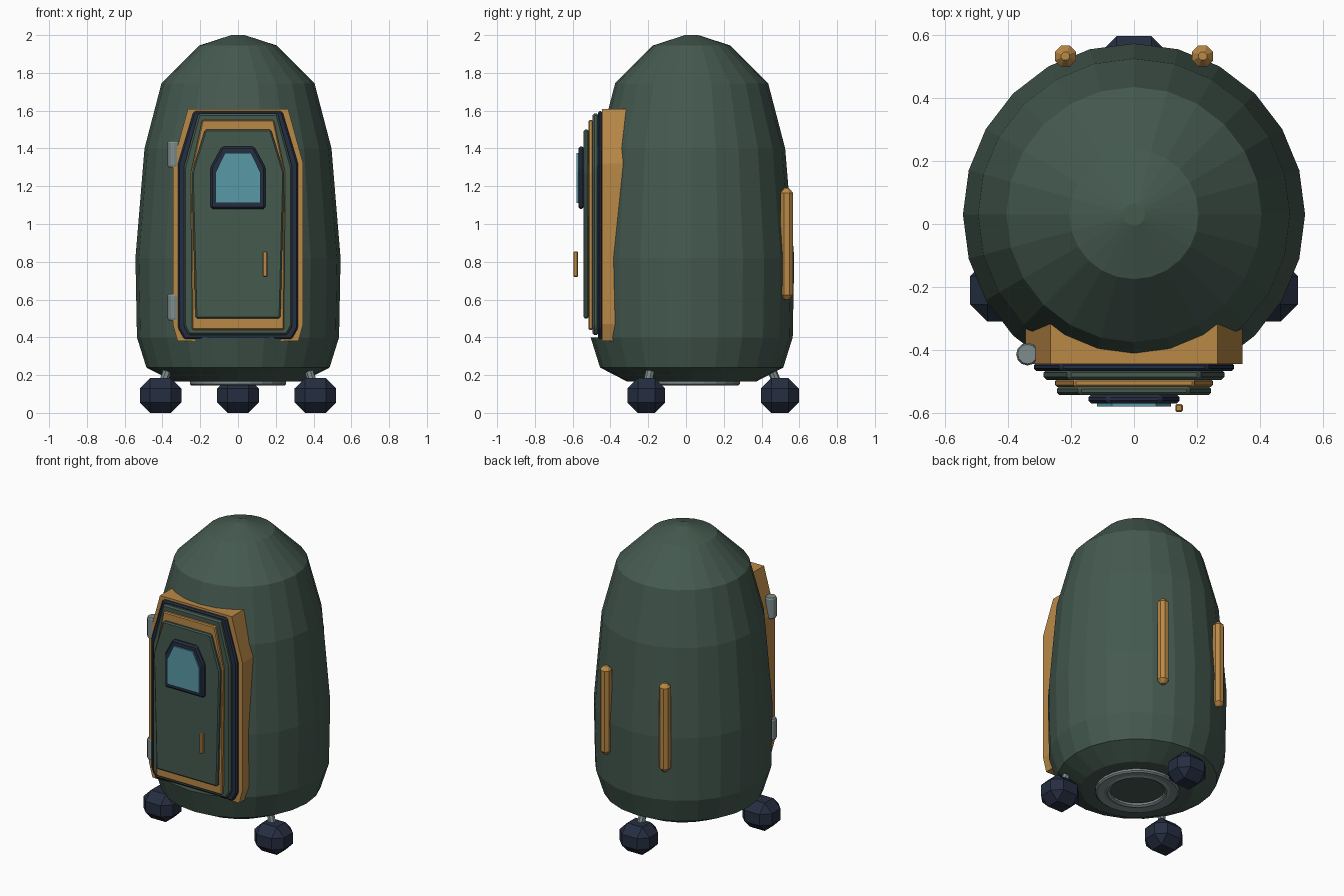
import bpy, bmesh, math
from mathutils import Vector, Matrix

if "Cube" in bpy.data.objects:
    bpy.data.objects.remove(bpy.data.objects["Cube"])


def material(name, r, g, b):
    m = bpy.data.materials.new(name)
    m.diffuse_color = (r, g, b, 1)
    m.use_nodes = True
    m.node_tree.nodes["Principled BSDF"].inputs["Base Color"].default_value = m.diffuse_color
    return m


GREEN = material("dark green", .058, .100, .078)
GOLD = material("ochre gold", .49, .25, .062)
NAVY = material("dark navy", .018, .027, .052)
GREY = material("steel grey", .21, .265, .265)
GLASS = material("window blue", .098, .32, .39)


def finish(name, bm, mat):
    bmesh.ops.recalc_face_normals(bm, faces=bm.faces)
    me = bpy.data.meshes.new(name)
    bm.to_mesh(me)
    bm.free()
    me.materials.append(mat)
    ob = bpy.data.objects.new(name, me)
    bpy.context.collection.objects.link(ob)
    return ob


def lathe(name, profile, sides, mat, at=(0, 0, 0), closed=False, turn=0):
    """Revolve (radius, z) points round a vertical axis."""
    bm = bmesh.new()
    rings = []
    for r, z in profile:
        rings.append([bm.verts.new((at[0] + r * math.cos(turn + i * math.tau / sides),
                                    at[1] + r * math.sin(turn + i * math.tau / sides),
                                    at[2] + z)) for i in range(sides)])
    pairs = list(zip(rings, rings[1:]))
    if closed:
        pairs.append((rings[-1], rings[0]))
    else:
        bm.faces.new(rings[0])
        bm.faces.new(rings[-1])
    for a, b in pairs:
        for i in range(sides):
            j = (i + 1) % sides
            bm.faces.new((a[i], a[j], b[j], b[i]))
    return finish(name, bm, mat)


def plate(name, half, front, back, mat, bevel=0.0):
    """Prism from the right half of an (x, z) outline, mirrored in x."""
    outline = half + [(-x, z) for x, z in reversed(half)]
    bm = bmesh.new()
    face = bm.faces.new([bm.verts.new((x, front, z)) for x, z in outline])
    ext = bmesh.ops.extrude_face_region(bm, geom=[face])
    verts = [v for v in ext["geom"] if isinstance(v, bmesh.types.BMVert)]
    bmesh.ops.translate(bm, verts=verts, vec=(0, back - front, 0))
    if not any(len(f.verts) == len(outline) and abs(f.calc_center_median().y - front) < 1e-5
               for f in bm.faces):
        bm.faces.new([v for v in bm.verts if v not in verts])
    if bevel:
        bmesh.ops.bevel(bm, geom=bm.edges[:], offset=bevel, segments=1,
                        profile=.5, affect='EDGES')
    return finish(name, bm, mat)


def box(name, centre, size, mat, bevel=0.0):
    bm = bmesh.new()
    bmesh.ops.create_cube(bm, size=1, matrix=Matrix.Translation(centre)
                          @ Matrix.Diagonal((*size, 1)))
    if bevel:
        bmesh.ops.bevel(bm, geom=bm.edges[:], offset=bevel, segments=1,
                        profile=.5, affect='EDGES')
    return finish(name, bm, mat)


def rod(name, a, b, radius, sides, mat):
    a, b = Vector(a), Vector(b)
    bm = bmesh.new()
    rot = (b - a).to_track_quat('Z', 'Y').to_matrix().to_4x4()
    bmesh.ops.create_cone(bm, cap_ends=True, segments=sides, radius1=radius, radius2=radius,
                          depth=(b - a).length, matrix=Matrix.Translation((a + b) / 2) @ rot)
    return finish(name, bm, mat)


# Pod hull, with a recess cut for the door
CY = 0.03
body = lathe("hull", [(.34, .165), (.485, .24), (.535, .40), (.543, .82), (.495, 1.40),
                      (.405, 1.745), (.205, 1.945), (.035, 2.0)], 24, GREEN, (0, CY, 0))
cutter = box("door_recess_cutter", (0, -.63, 1.0), (.66, .40, 1.20), GREEN)
cutter.hide_render = True
mod = body.modifiers.new("recess", 'BOOLEAN')
mod.operation = 'DIFFERENCE'
mod.solver = 'EXACT'
mod.object = cutter
bpy.context.view_layer.objects.active = body
bpy.ops.object.modifier_apply(modifier=mod.name)
bpy.data.objects.remove(cutter, do_unlink=True)

# Door surround and stacked door layers
plate("door_surround", [(.265, 1.61), (.345, 1.32), (.345, .47), (.32, .38)], -.445, -.30, GOLD)
plate("door_seal", [(.235, 1.597), (.318, 1.32), (.318, .45), (.285, .39)],
      -.467, -.44, NAVY, .009)
plate("door_base", [(.21, 1.585), (.287, 1.30), (.287, .46), (.26, .412)],
      -.495, -.462, GREEN, .010)
plate("door_trim", [(.19, 1.55), (.25, 1.27), (.243, .44)], -.517, -.492, GOLD, .006)
plate("door_panel", [(.175, 1.50), (.245, 1.27), (.225, .50)], -.543, -.515, GREEN, .008)

# Window and handle
plate("window_frame", [(.085, 1.41), (.145, 1.30), (.145, 1.08)], -.570, -.540, NAVY, .010)
plate("window_glass", [(.07, 1.375), (.118, 1.275), (.118, 1.11)], -.579, -.570, GLASS)
box("door_handle", (.143, -.584, .787), (.024, .024, .135), GOLD, .004)

# Hinges on the left edge of the door
for label, z in (("lower", .49), ("upper", 1.30)):
    lathe(label + "_hinge", [(.031, 0), (.036, .01), (.036, .13), (.031, .14)], 12, GREY,
          (-.338, -.413, z))

# Thruster ring underneath
lathe("thruster_ring", [(.255, .17), (.255, .152), (.245, .144), (.20, .150),
                        (.18, .144), (.165, .152), (.165, .17)], 24, GREY, (0, CY, 0), closed=True)

# Three feet with struts
for label, x, y in (("left", -.41, -.21), ("right", .41, -.21), ("back", 0, .497)):
    box(label + "_foot", (x, y, .0925), (.22, .20, .185), NAVY, .055)
    inward = (Vector((0, CY, 0)) - Vector((x, y, 0))).normalized() * .08
    rod(label + "_strut", (x, y, .12), (x + inward.x, y + inward.y, .32), .024, 8, GREY)

# Grab rails on the back
for label, x in (("left", -.218), ("right", .218)):
    lathe(label + "_rail", [(.014, .60), (.036, .625), (.036, 1.165), (.014, 1.19)], 8, GOLD,
          (x, .533, 0), turn=math.pi / 8)
